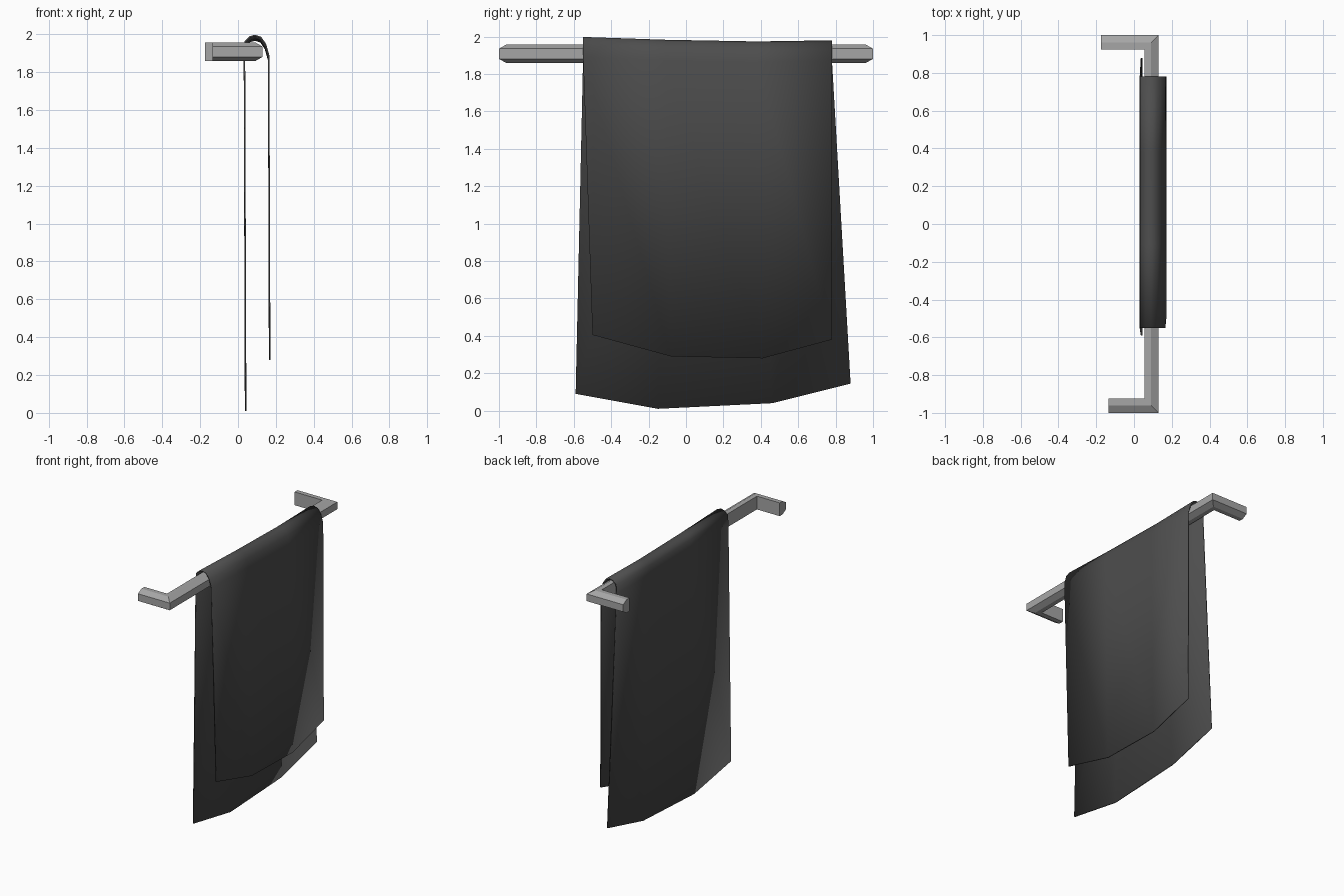
import bpy
import bmesh
import math

cube = bpy.data.objects.get("Cube")
if cube:
    bpy.data.objects.remove(cube, do_unlink=True)


def material(name, value):
    m = bpy.data.materials.new(name)
    m.use_nodes = True
    colour = (value, value, value, 1)
    m.diffuse_color = colour
    m.node_tree.nodes["Principled BSDF"].inputs["Base Color"].default_value = colour
    return m


def loft(name, rows, mat, closed=False):
    """Skin a list of point rows; closed rows get end caps."""
    bm = bmesh.new()
    grid = [[bm.verts.new(p) for p in row] for row in rows]
    n = len(rows[0])
    for a, b in zip(grid, grid[1:]):
        for i in range(n if closed else n - 1):
            j = (i + 1) % n
            bm.faces.new((a[i], a[j], b[j], b[i]))
    if closed:
        bm.faces.new(grid[0])
        bm.faces.new(grid[-1])
    bmesh.ops.recalc_face_normals(bm, faces=bm.faces)
    mesh = bpy.data.meshes.new(name)
    bm.to_mesh(mesh)
    bm.free()
    mesh.materials.append(mat)
    obj = bpy.data.objects.new(name, mesh)
    bpy.context.collection.objects.link(obj)
    return obj


def smooth(obj, degrees):
    bpy.ops.object.select_all(action='DESELECT')
    obj.select_set(True)
    bpy.context.view_layer.objects.active = obj
    bpy.ops.object.shade_smooth_by_angle(angle=math.radians(degrees))


metal = material("brushed grey metal", 0.38)
cloth = material("charcoal cloth", 0.075)

# Rail: half-rounded section swept along a mitred U, (inset from outside, height)
section = [(0.075, -0.05), (0.04, -0.05), (0, -0.027),
           (0, 0.027), (0.04, 0.05), (0.075, 0.05)]
rail_z = 1.908


def rail_ring(x, y, in_x, in_y):
    return [(x - d * in_x, y + d * in_y, rail_z + h) for d, h in section]


rail = loft("towel_rail", [
    rail_ring(-0.135, -1, 0, 1), rail_ring(0.13, -1, 1, 1),
    rail_ring(0.13, 1, 1, -1), rail_ring(-0.175, 1, 0, -1)], metal, closed=True)

# Towel: four columns running down the back, over the rail and down the front
back_y, back_z = (-0.59, -0.15, 0.46, 0.88), (0.09, 0.01, 0.04, 0.145)
top_y, top_dz = (-0.55, -0.11, 0.38, 0.78), (0.018, 0.003, -0.006, 0)
front_y, front_z = (-0.50, -0.08, 0.41, 0.78), (0.405, 0.29, 0.28, 0.38)
arch = [(0.034, 1.88), (0.038, 1.945), (0.062, 1.968), (0.09, 1.976),
        (0.12, 1.966), (0.145, 1.93), (0.162, 1.87)]


def hem(x, ys, zs):
    return [(x, y, z) for y, z in zip(ys, zs)]


rows = [hem(0.04, back_y, back_z)]
for x, z in arch:
    rows.append([(x, y, z + dz) for y, dz in zip(top_y, top_dz)])
rows.append(hem(0.167, front_y, front_z))
towel = loft("towel", rows, cloth)
thick = towel.modifiers.new("Thickness", 'SOLIDIFY')
thick.thickness = 0.008
thick.offset = 0
smooth(towel, 50)
smooth(rail, 25)
